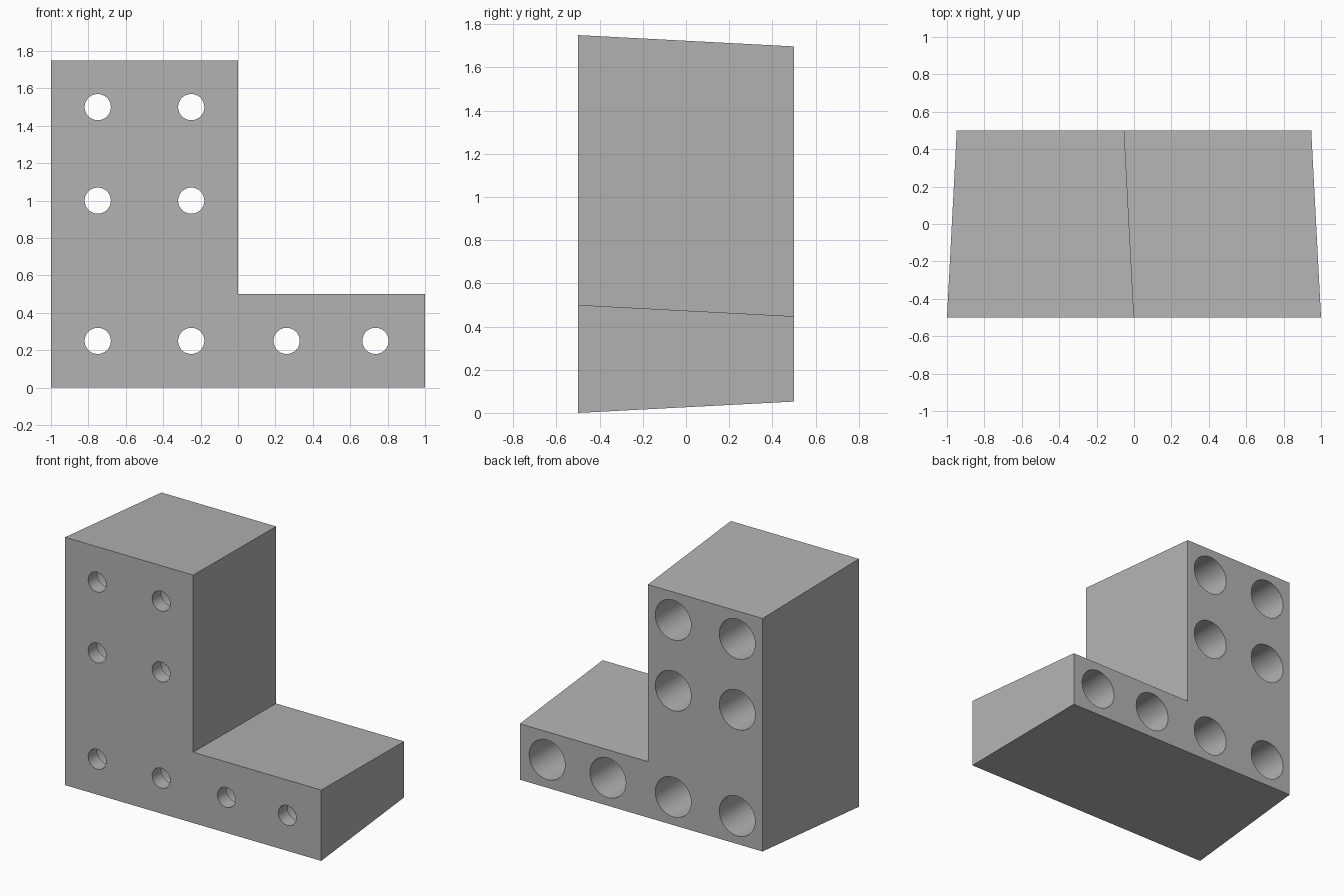
import bpy, bmesh, math

if "Cube" in bpy.data.objects:
    bpy.data.objects.remove(bpy.data.objects["Cube"])

DRAFT = 0.0524          # inward taper from front face to back face
FRONT, BACK = -0.5, 0.5
SHELF = -0.4            # depth where the small hole opens into the wide bore
R_SMALL, R_WIDE = 0.07, 0.14
SEG = 48

grey = bpy.data.materials.new("plain grey")
grey.diffuse_color = (0.45, 0.45, 0.45, 1)
grey.use_nodes = True
grey.node_tree.nodes["Principled BSDF"].inputs["Base Color"].default_value = grey.diffuse_color


def make_object(name, bm):
    bmesh.ops.recalc_face_normals(bm, faces=bm.faces)
    mesh = bpy.data.meshes.new(name)
    bm.to_mesh(mesh)
    bm.free()
    mesh.materials.append(grey)
    obj = bpy.data.objects.new(name, mesh)
    bpy.context.collection.objects.link(obj)
    return obj


# L-shaped block: the outline shrinks by the draft towards the back
# each point: x, z, and the direction the draft moves it
outline = [(-1, 0, 1, 1), (1, 0, -1, 1), (1, 0.5, -1, -1),
           (0, 0.5, -1, -1), (0, 1.75, -1, -1), (-1, 1.75, 1, -1)]
bm = bmesh.new()
front = [bm.verts.new((x, FRONT, z)) for x, z, dx, dz in outline]
back = [bm.verts.new((x + dx * DRAFT, BACK, z + dz * DRAFT))
        for x, z, dx, dz in outline]
bm.faces.new(front)
bm.faces.new(back[::-1])
for i in range(len(outline)):
    j = (i + 1) % len(outline)
    bm.faces.new((front[i], front[j], back[j], back[i]))
block = make_object("l_shaped_block", bm)

# Stepped cutters: small hole at the front, wide bore from the back
holes = [(-0.75, 0.25), (-0.25, 0.25), (0.26, 0.25), (0.735, 0.25),
         (-0.75, 1.0), (-0.25, 1.0), (-0.75, 1.5), (-0.25, 1.5)]
profile = [(R_SMALL, FRONT - 0.1), (R_SMALL, SHELF),
           (R_WIDE, SHELF), (R_WIDE, BACK + 0.1)]
bm = bmesh.new()
for cx, cz in holes:
    rings = []
    for r, y in profile:
        angles = [2 * math.pi * k / SEG for k in range(SEG)]
        rings.append([bm.verts.new((cx + r * math.cos(a), y, cz + r * math.sin(a)))
                      for a in angles])
    for a, b in zip(rings, rings[1:]):
        for k in range(SEG):
            n = (k + 1) % SEG
            bm.faces.new((a[k], a[n], b[n], b[k]))
    bm.faces.new(rings[0])
    bm.faces.new(rings[-1])
cutter = make_object("hole_cutters", bm)
cutter.hide_render = True

# Cut the holes, then drop the cutter
mod = block.modifiers.new("holes", 'BOOLEAN')
mod.operation = 'DIFFERENCE'
mod.solver = 'EXACT'
mod.object = cutter
bpy.context.view_layer.objects.active = block
block.select_set(True)
bpy.ops.object.modifier_apply(modifier=mod.name)
bpy.data.objects.remove(cutter)

# Smooth bores, crisp edges
bpy.ops.object.shade_smooth_by_angle(angle=math.radians(30))
